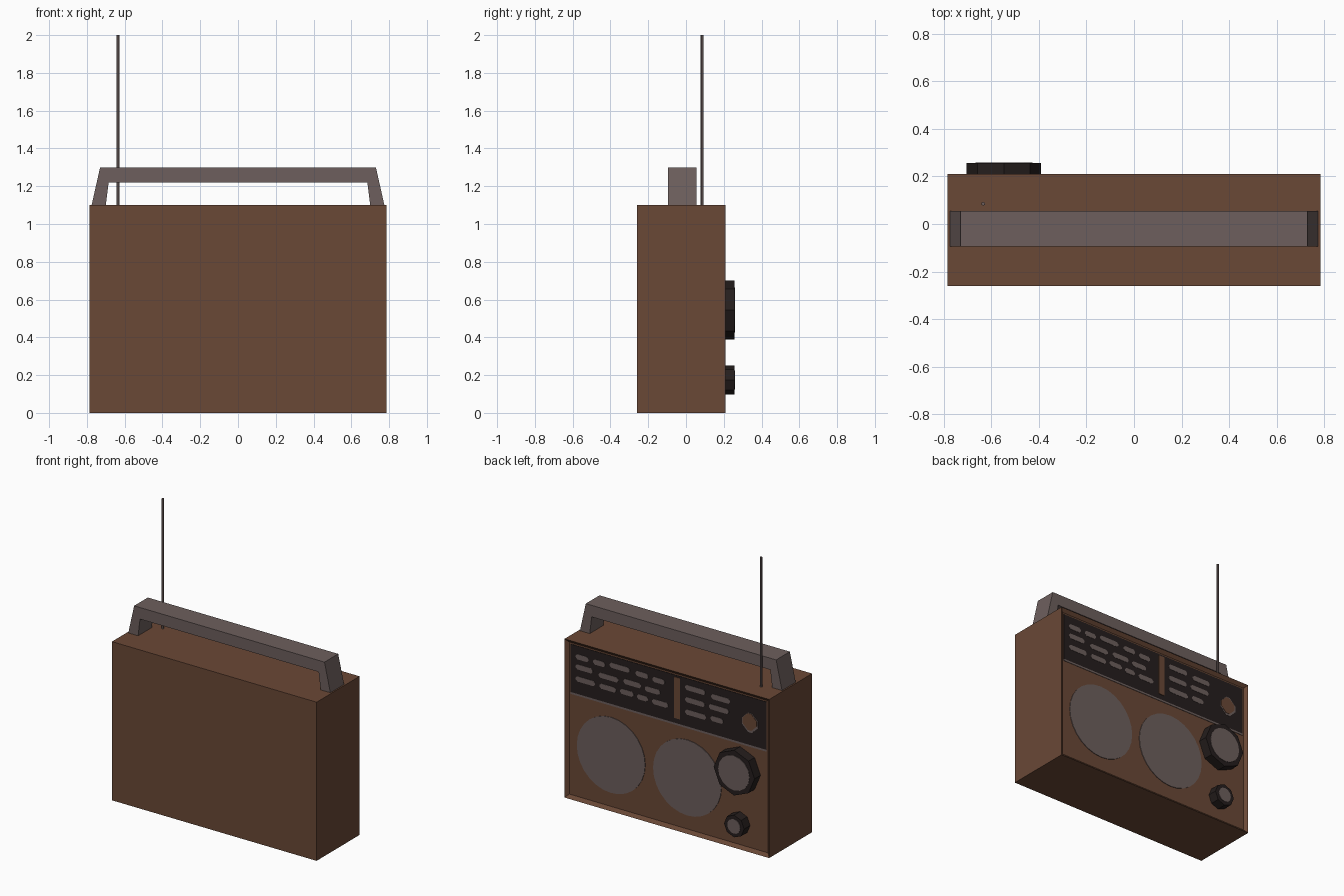
import bpy, bmesh, math, random
from mathutils import Matrix

if "Cube" in bpy.data.objects:
    bpy.data.objects.remove(bpy.data.objects["Cube"])

random.seed(4)


def srgb(r, g, b):
    return tuple(((c / 255 + 0.055) / 1.055) ** 2.4 for c in (r, g, b)) + (1.0,)


def material(name, rgb):
    m = bpy.data.materials.new(name)
    m.diffuse_color = srgb(*rgb)
    m.use_nodes = True
    m.node_tree.nodes["Principled BSDF"].inputs["Base Color"].default_value = m.diffuse_color
    return m


BROWN = material("brown wood", (106, 72, 54))
GREY = material("warm grey", (109, 95, 93))
DARK = material("near black", (37, 30, 29))

FACE = 0.19    # depth of the recessed radio face
RIM = 0.21     # depth of the case rim


def finish(name, bm, mat):
    bmesh.ops.recalc_face_normals(bm, faces=bm.faces)
    mesh = bpy.data.meshes.new(name)
    bm.to_mesh(mesh)
    bm.free()
    mesh.materials.append(mat)
    ob = bpy.data.objects.new(name, mesh)
    bpy.context.collection.objects.link(ob)
    return ob


def extruded(name, mat, outlines, y0, y1):
    """Extrude closed x-z outlines from y0 to y1."""
    bm = bmesh.new()
    for pts in outlines:
        f = bm.faces.new([bm.verts.new((x, y0, z)) for x, z in pts])
        ext = bmesh.ops.extrude_face_region(bm, geom=[f], use_keep_orig=True)
        for v in ext["geom"]:
            if isinstance(v, bmesh.types.BMVert):
                v.co.y = y1
    return finish(name, bm, mat)


def rect(x0, x1, z0, z1):
    return [(x0, z0), (x1, z0), (x1, z1), (x0, z1)]


def ring(x, z, r, n):
    return [(x + r * math.cos(2 * math.pi * i / n), z + r * math.sin(2 * math.pi * i / n))
            for i in range(n)]


def pill(x0, x1, z, h):
    """Small bar with cut corners."""
    c = h * 0.35
    return [(x0, z - h / 2 + c), (x0 + c, z - h / 2), (x1 - c, z - h / 2), (x1, z - h / 2 + c),
            (x1, z + h / 2 - c), (x1 - c, z + h / 2), (x0 + c, z + h / 2), (x0, z + h / 2 - c)]


# Case: box whose back (+y) face is inset and pushed in
bm = bmesh.new()
bmesh.ops.create_cube(bm, size=1, matrix=Matrix.Translation((0, -0.025, 0.55))
                      @ Matrix.Diagonal((1.57, 0.47, 1.10, 1)))
bm.normal_update()
panel = max(bm.faces, key=lambda f: f.normal.y)
bmesh.ops.inset_individual(bm, faces=[panel], thickness=0.032)
for v in panel.verts:
    v.co.y = FACE
finish("case", bm, BROWN)

# Carry handle: one arch outline
arch = [(0.775, 1.10), (0.73, 1.30), (-0.73, 1.30), (-0.775, 1.10),
        (-0.70, 1.10), (-0.685, 1.22), (0.685, 1.22), (0.70, 1.10)]
extruded("handle", GREY, [arch], -0.095, 0.055)

# Aerial
bm = bmesh.new()
bmesh.ops.create_cone(bm, cap_ends=True, segments=6, radius1=0.008, radius2=0.008, depth=0.92,
                      matrix=Matrix.Translation((-0.635, 0.085, 1.54)))
finish("aerial", bm, GREY)

# Tuning dial plate with a light strip below it
extruded("dial_plate", DARK, [rect(-0.752, 0.752, 0.735, 1.067)], FACE, FACE + 0.003)
extruded("dial_trim", GREY, [rect(-0.752, 0.752, 0.722, 0.735)], FACE, FACE + 0.003)

# Rows of scale marks, either side of the pointer
marks = []
for z in (1.0, 0.92, 0.84):
    for start, end in ((0.71, -0.01), (-0.13, -0.52)):
        x = start
        while x - 0.07 > end:
            w = min(random.uniform(0.08, 0.16), x - end)
            marks.append(pill(x - w, x, z + random.uniform(-0.008, 0.008), 0.036))
            x -= w + random.uniform(0.025, 0.05)
extruded("scale_marks", GREY, marks, FACE + 0.003, FACE + 0.005)

# Pointer and small window
extruded("pointer", BROWN, [rect(-0.09, -0.045, 0.77, 1.055)], FACE + 0.003, FACE + 0.007)
extruded("window_frame", GREY, [pill(-0.69, -0.565, 0.89, 0.135)], FACE + 0.003, FACE + 0.005)
extruded("window", BROWN, [pill(-0.68, -0.57, 0.895, 0.115)], FACE + 0.005, FACE + 0.007)

# Speaker grilles
extruded("speakers", GREY, [ring(x, 0.38, 0.262, 28) for x in (0.44, -0.145)],
         FACE, FACE + 0.004)

# Octagonal knobs with light centres
for name, z, r, cap in (("tuning_knob", 0.545, 0.157, 0.12), ("volume_knob", 0.175, 0.077, 0.05)):
    extruded(name, DARK, [ring(-0.548, z, r, 8)], FACE, 0.256)
    extruded(name + "_centre", GREY, [ring(-0.548, z, cap, 16)], 0.256, 0.259)
